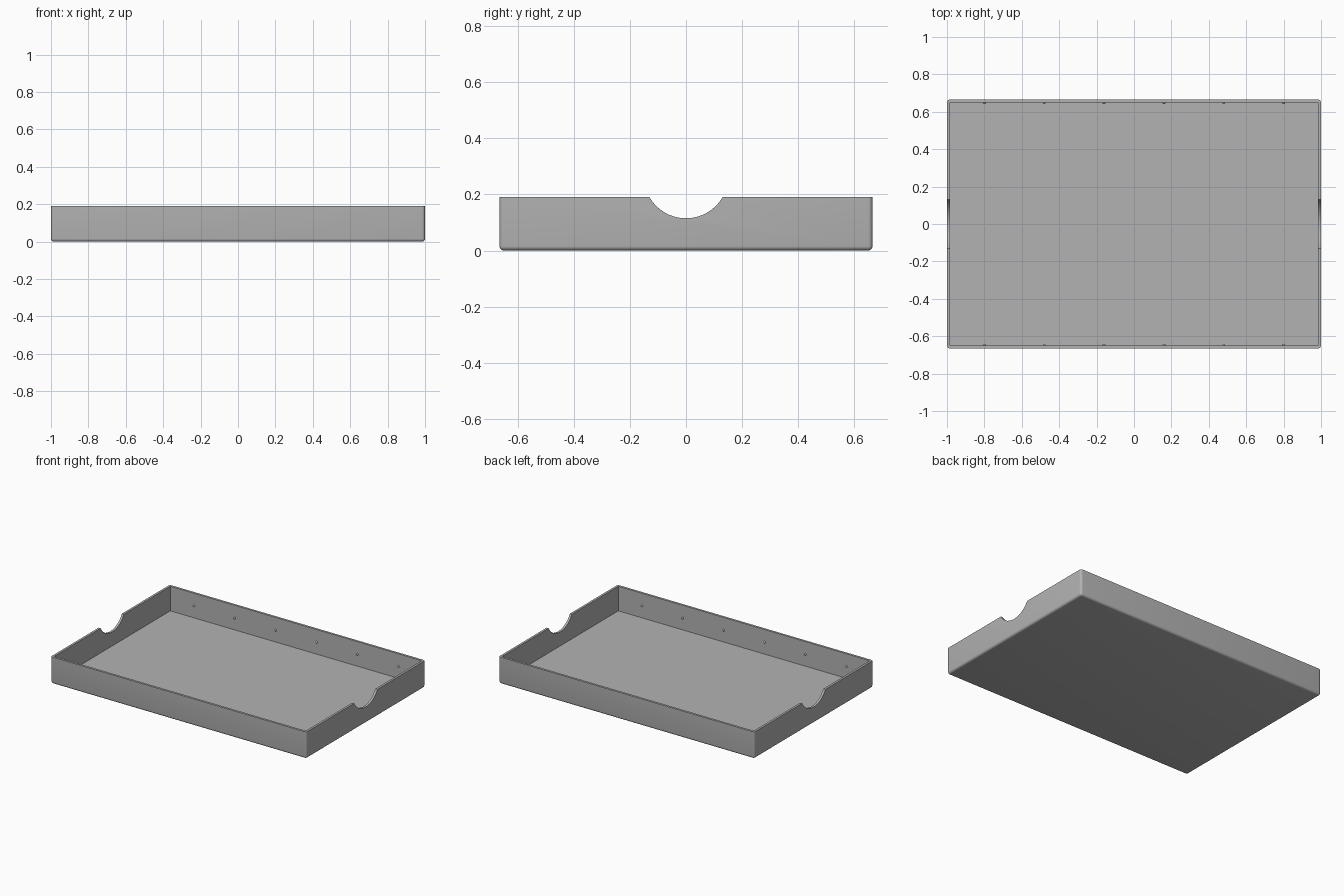
import bpy
import bmesh
from math import pi
from mathutils import Matrix

cube = bpy.data.objects.get("Cube")
if cube:
    bpy.data.objects.remove(cube, do_unlink=True)

LENGTH, WIDTH, HEIGHT = 2.0, 1.33, 0.19
WALL, ROUND = 0.016, 0.016

grey = bpy.data.materials.new("plain grey")
grey.use_nodes = True
grey.diffuse_color = (0.45, 0.45, 0.45, 1)
grey.node_tree.nodes["Principled BSDF"].inputs["Base Color"].default_value = grey.diffuse_color


def make_object(name, bm):
    mesh = bpy.data.meshes.new(name)
    bm.to_mesh(mesh)
    bm.free()
    mesh.materials.append(grey)
    obj = bpy.data.objects.new(name, mesh)
    bpy.context.collection.objects.link(obj)
    return obj


def box(size, bottom):
    bm = bmesh.new()
    place = Matrix.Translation((0, 0, bottom + size[2] / 2)) @ Matrix.Diagonal((*size, 1))
    bmesh.ops.create_cube(bm, size=1, matrix=place)
    return bm


def select_only(obj):
    bpy.ops.object.select_all(action='DESELECT')
    obj.select_set(True)
    bpy.context.view_layer.objects.active = obj


def cut(target, cutter):
    select_only(target)
    mod = target.modifiers.new("cut", 'BOOLEAN')
    mod.operation = 'DIFFERENCE'
    mod.solver = 'EXACT'
    mod.object = cutter
    bpy.ops.object.modifier_apply(modifier=mod.name)
    bpy.data.objects.remove(cutter, do_unlink=True)


# Tray body: rounded on the bottom and upright edges, sharp at the rim
bm = box((LENGTH, WIDTH, HEIGHT), 0)
edges = [e for e in bm.edges if min(v.co.z for v in e.verts) < HEIGHT / 2]
bmesh.ops.bevel(bm, geom=edges, offset=ROUND, segments=5, profile=0.5, affect='EDGES')
tray = make_object("tray", bm)

# Hollow with square inner corners
cut(tray, make_object("hollow_cutter",
                      box((LENGTH - 2 * WALL, WIDTH - 2 * WALL, HEIGHT), WALL)))

# Round finger notches through both end walls
bm = bmesh.new()
bmesh.ops.create_cone(bm, cap_ends=True, segments=96, radius1=0.15, radius2=0.15, depth=2.4,
                      matrix=Matrix.Translation((0, 0, 0.265)) @ Matrix.Rotation(pi / 2, 4, 'Y'))
cut(tray, make_object("notch_cutter", bm))
select_only(tray)
bpy.ops.object.shade_smooth_by_angle(angle=pi / 6)

# Small locating bumps along the inside of the long walls
inner = WIDTH / 2 - WALL
for side, label in ((-1, "front"), (1, "back")):
    bm = bmesh.new()
    for i in range(6):
        place = Matrix.Translation((-0.8 + 0.32 * i, side * inner, 0.1))
        bmesh.ops.create_uvsphere(bm, u_segments=16, v_segments=10, radius=0.008, matrix=place)
    select_only(make_object(label + "_bumps", bm))
    bpy.ops.object.shade_smooth_by_angle(angle=pi / 3)
